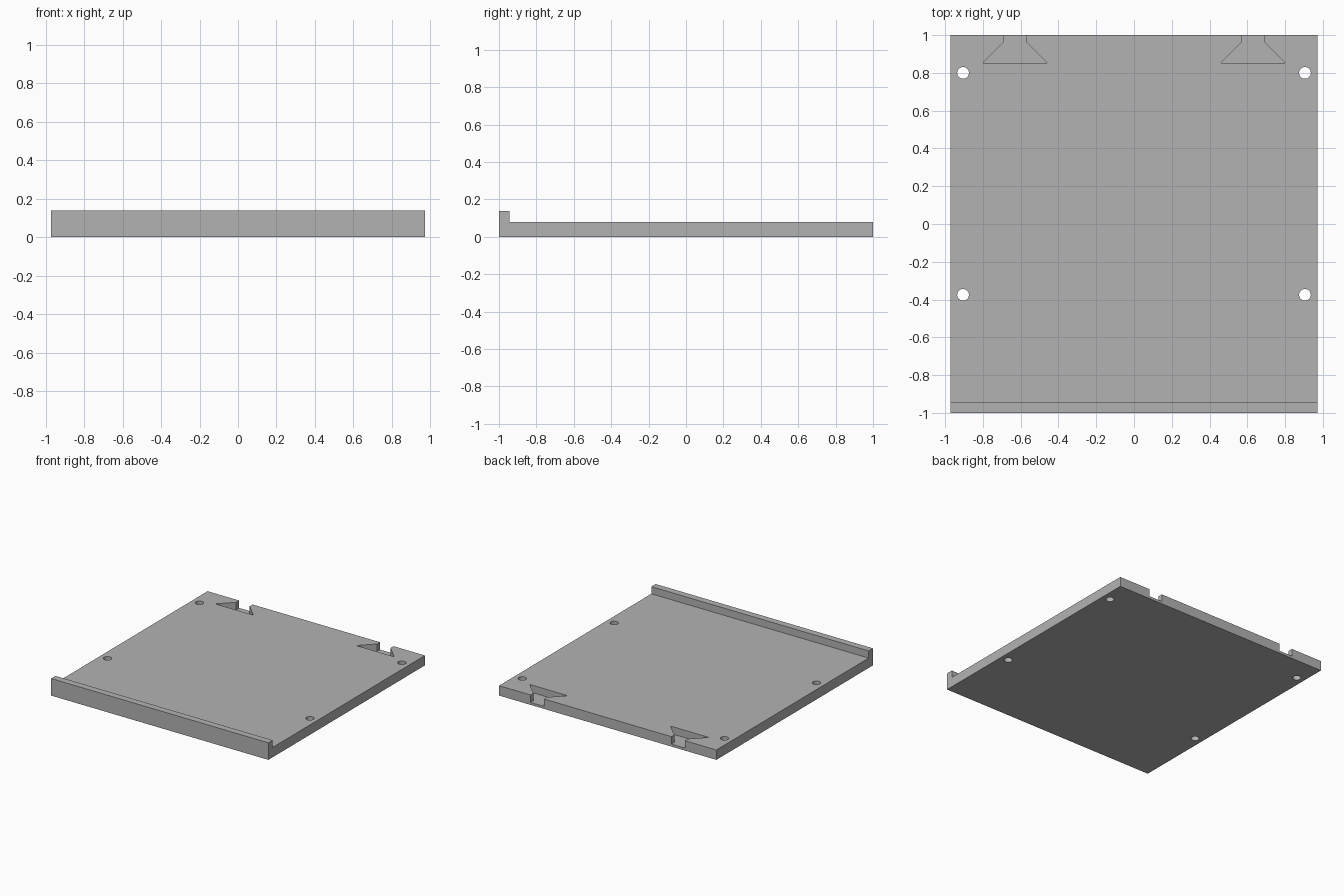
import bpy
import bmesh
from math import cos, sin, tau

cube = bpy.data.objects.get("Cube")
if cube:
    bpy.data.objects.remove(cube, do_unlink=True)

HALF_W, PLATE, RIM = 0.972, 0.08, 0.138

grey = bpy.data.materials.new("plain grey")
grey.use_nodes = True
colour = (0.45, 0.45, 0.45, 1)
grey.diffuse_color = colour
grey.node_tree.nodes["Principled BSDF"].inputs["Base Color"].default_value = colour


def prism(name, points, offset):
    """Extrude a closed 3D outline along an offset into a solid object."""
    bm = bmesh.new()
    face = bm.faces.new([bm.verts.new(p) for p in points])
    top = bmesh.ops.extrude_face_region(bm, geom=[face])["geom"]
    moved = [v for v in top if isinstance(v, bmesh.types.BMVert)]
    bmesh.ops.translate(bm, verts=moved, vec=offset)
    bmesh.ops.recalc_face_normals(bm, faces=bm.faces)
    mesh = bpy.data.meshes.new(name)
    bm.to_mesh(mesh)
    bm.free()
    mesh.materials.append(grey)
    obj = bpy.data.objects.new(name, mesh)
    bpy.context.collection.objects.link(obj)
    return obj


# Plate with raised front lip, as a side profile swept across the width
profile = [(-1, 0), (1, 0), (1, PLATE), (-0.945, PLATE), (-0.945, RIM), (-1, RIM)]
plate = prism("base_plate", [(-HALF_W, y, z) for y, z in profile], (2 * HALF_W, 0, 0))

cutters = []
for side, label in ((1, "left"), (-1, "right")):
    # Dovetail pocket open to the back edge, with a thin floor left below
    half = [(0.17, 0.853), (0.06, 0.963), (0.06, 1.05)]
    outline = half + [(-x, y) for x, y in reversed(half)]
    cutters.append(prism(label + "_dovetail_cutter",
                         [(side * 0.63 + x, y, 0.02) for x, y in outline], (0, 0, 0.2)))
    # Round screw holes through the plate
    for y, place in ((0.80, "back"), (-0.375, "front")):
        ring = [(side * 0.905 + 0.031 * cos(tau * i / 32),
                 y + 0.031 * sin(tau * i / 32), -0.1) for i in range(32)]
        cutters.append(prism(f"{label}_{place}_hole_cutter", ring, (0, 0, 0.3)))

for cutter in cutters:
    cutter.hide_render = True
    cutter.hide_set(True)
    cut = plate.modifiers.new(cutter.name, "BOOLEAN")
    cut.operation = "DIFFERENCE"
    cut.solver = "EXACT"
    cut.object = cutter

# Bake the cuts, then drop the helpers
bpy.context.view_layer.objects.active = plate
plate.select_set(True)
for name in [m.name for m in plate.modifiers]:
    bpy.ops.object.modifier_apply(modifier=name)
for cutter in cutters:
    bpy.data.objects.remove(cutter, do_unlink=True)
bpy.ops.object.shade_smooth_by_angle()
